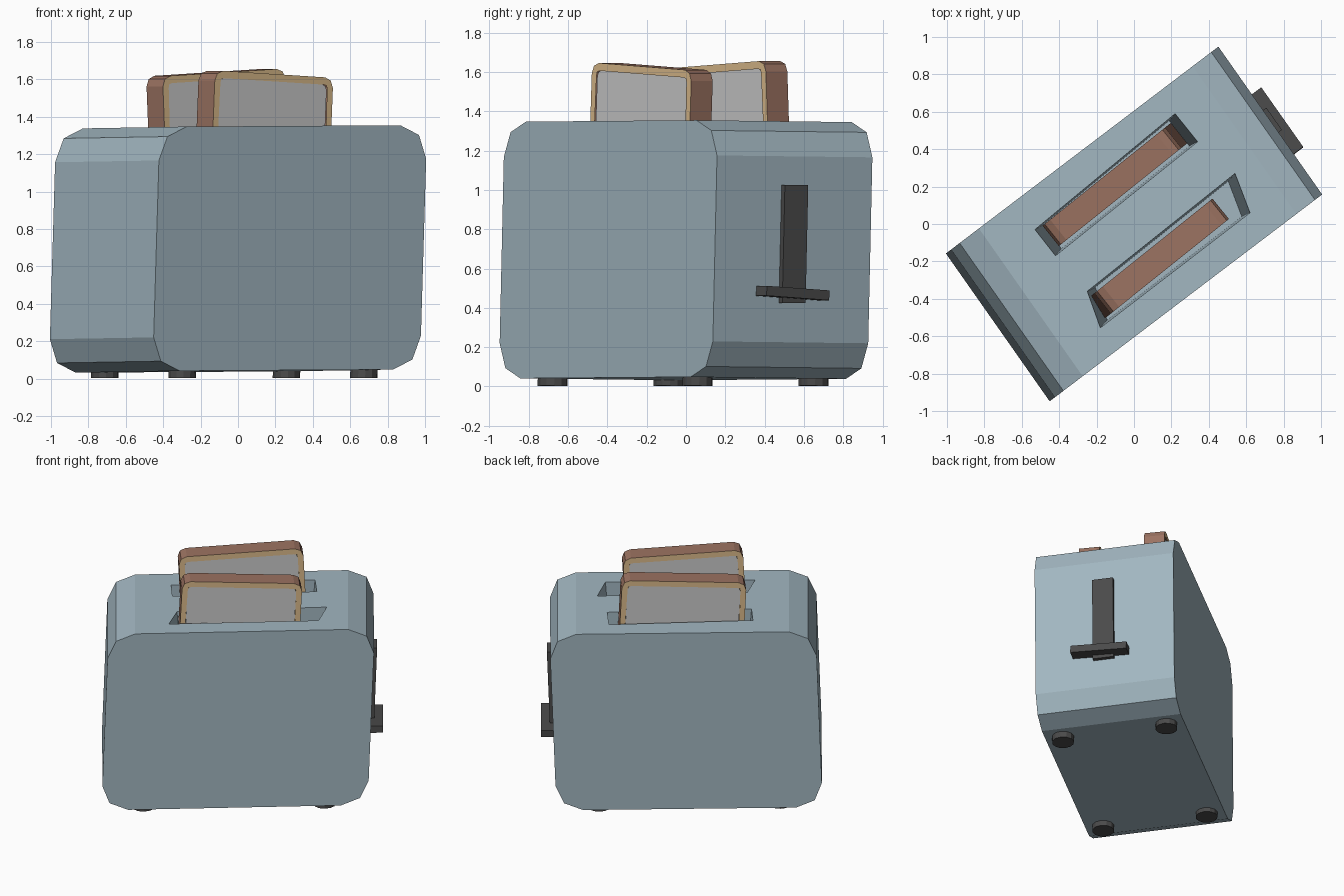
import bpy, bmesh, math
from mathutils import Matrix, Vector

if "Cube" in bpy.data.objects:
    bpy.data.objects.remove(bpy.data.objects["Cube"])


def material(name, rgb):
    m = bpy.data.materials.new(name)
    m.diffuse_color = (*rgb, 1)
    m.use_nodes = True
    m.node_tree.nodes["Principled BSDF"].inputs["Base Color"].default_value = m.diffuse_color
    return m


SLATE = material("slate", (0.36, 0.47, 0.53))
BLACK = material("black", (0.07, 0.07, 0.07))
CRUST = material("crust", (0.33, 0.17, 0.12))
TAN = material("tan", (0.72, 0.50, 0.26))

# Body frame: length, depth and height axes, slightly sheared, turned about z
A = math.radians(37.2)
U, V = Vector((math.cos(A), math.sin(A))), Vector((-0.575, 0.819))
K = 0.037
FRAME = Matrix(((U.x, V.x, U.x * K, -U.x * K * 0.69),
                (U.y, V.y, U.y * K, -U.y * K * 0.69),
                (0.005, -0.01, 1, 0),
                (0, 0, 0, 1)))


def finish(name, bm, matrix, *mats):
    bm.transform(matrix)
    bmesh.ops.recalc_face_normals(bm, faces=bm.faces[:])
    me = bpy.data.meshes.new(name)
    bm.to_mesh(me)
    bm.free()
    for m in mats:
        me.materials.append(m)
    ob = bpy.data.objects.new(name, me)
    bpy.context.collection.objects.link(ob)
    return ob


def loft(rings):
    """Closed solid through rings of equal point count."""
    bm = bmesh.new()
    rs = [[bm.verts.new(p) for p in r] for r in rings]
    n = len(rs[0])
    for a, b in zip(rs, rs[1:]):
        for i in range(n):
            bm.faces.new((a[i], a[(i + 1) % n], b[(i + 1) % n], b[i]))
    bm.faces.new(rs[0])
    bm.faces.new(rs[-1][::-1])
    return bm


def plate(profile, half):
    """Profile in x,z extruded along y."""
    return loft([[(x, y, z) for x, z in profile] for y in (-half, half)])


def box(name, centre, size, matrix, mat=None):
    bm = bmesh.new()
    bmesh.ops.create_cube(bm, size=1)
    m = matrix @ Matrix.Translation(centre) @ Matrix.Diagonal((*size, 1))
    return finish(name, bm, m, *([mat] if mat else []))


def rounded(x0, x1, z0, z1, r, corners=4):
    """Rectangle with two-segment corners; corners=2 rounds only the top."""
    pts = []
    for k, (x, z, sx, sz) in enumerate(((x1, z1, -1, -1), (x0, z1, 1, -1),
                                        (x0, z0, 1, 1), (x1, z0, -1, 1))):
        if k >= corners:
            pts.append((x, z))
            continue
        for s in range(3):
            t = math.radians(90 * k + 45 * s)
            pts.append((x + sx * r + r * math.cos(t), z + sz * r + r * math.sin(t)))
    return pts


# Body shell
body = finish("body", plate(rounded(-0.897, 0.897, 0.04, 1.346, 0.18), 0.4825), FRAME, SLATE)

# Toast slots, cut as tapering wells
slots = (((-0.53, -0.03), (-0.42, -0.17), (0.34, 0.44), (0.22, 0.59)),
         ((-0.25, -0.36), (-0.18, -0.555), (0.62, 0.06), (0.54, 0.27)))
for i, quad in enumerate(slots):
    c = sum((Vector(p) for p in quad), Vector((0, 0))) / 4
    rings = []
    for z, s in ((0.72, 0.9), (1.35, 1), (1.5, 1)):
        rings.append([(*(c + (Vector(p) - c) * s), z) for p in quad])
    cutter = finish(f"slot_cutter_{i + 1}", loft(rings), Matrix())
    cutter.hide_render = True
    cutter.hide_viewport = True
    cutter.display_type = 'WIRE'
    mod = body.modifiers.new("slot", 'BOOLEAN')
    mod.object, mod.operation, mod.solver = cutter, 'DIFFERENCE', 'EXACT'

# Toast slices: brown rim, tan border, grey crumb set slightly in
for i, (x, y, top, length, roll) in enumerate(((-0.12, 0.197, 1.637, 0.84, -0.05),
                                               (0.15, -0.17, 1.628, 0.81, 0.05))):
    m = (Matrix.Translation((x, y, top)) @ Matrix.Rotation(math.radians(38.7), 4, 'Z')
         @ Matrix.Rotation(roll, 4, 'Y'))
    h = length / 2
    bm = plate(rounded(-h, h, -0.85, 0, 0.055, 2), 0.07)
    bm.normal_update()
    caps = [f for f in bm.faces if len(f.verts) > 4]
    for f in caps:
        f.material_index = 1
    bmesh.ops.recalc_face_normals(bm, faces=bm.faces[:])
    ring = bmesh.ops.inset_individual(bm, faces=caps, thickness=0.04, depth=0)
    for f in ring["faces"]:
        f.material_index = 1
    bmesh.ops.delete(bm, geom=caps, context='FACES')
    finish(f"toast_crust_{i + 1}", bm, m, CRUST, TAN)
    finish(f"toast_crumb_{i + 1}", plate(rounded(-h + 0.038, h - 0.038, -0.812, -0.038, 0.03, 2), 0.064), m)

# Lever track and handle on the right end
box("lever_track", (0.895, -0.005, 0.72), (0.06, 0.145, 0.60), FRAME, BLACK)
tilt = Matrix.Translation((0.93, -0.025, 0.47)) @ Matrix.Rotation(-0.05, 4, 'X')
box("lever_handle", (0, 0, 0), (0.11, 0.39, 0.05), FRAME @ tilt, BLACK)

# Feet
for sx, end in ((-1, "left"), (1, "right")):
    for sy, side in ((-1, "front"), (1, "back")):
        bm = bmesh.new()
        bmesh.ops.create_cone(bm, cap_ends=True, segments=12, radius1=0.075, radius2=0.075, depth=0.05)
        z = 0.028 - 0.003 * sx + 0.0036 * sy
        finish(f"{side}_{end}_foot", bm, FRAME @ Matrix.Translation((sx * 0.61, sy * 0.36, z)), BLACK)
